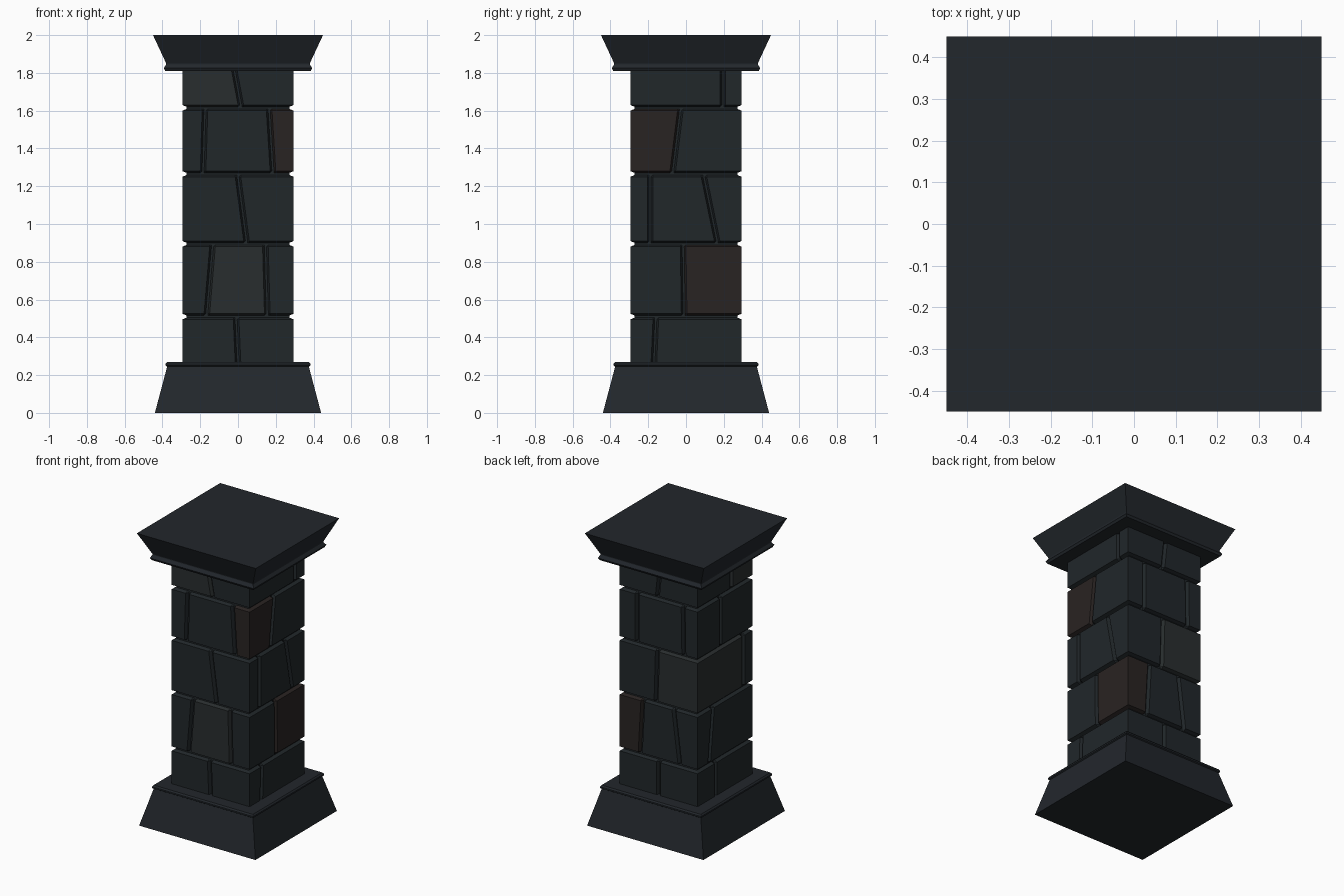
import bpy, bmesh

if "Cube" in bpy.data.objects:
    bpy.data.objects.remove(bpy.data.objects["Cube"])

H, HI = 0.295, 0.268   # outer stone face, bottom of mortar groove


def material(name, rgb):
    m = bpy.data.materials.new(name)
    m.diffuse_color = (*rgb, 1)
    m.use_nodes = True
    m.node_tree.nodes["Principled BSDF"].inputs["Base Color"].default_value = m.diffuse_color
    return m


STONE = material("dark_stone", (0.015, 0.020, 0.023))
BROWN = material("brown_stone", (0.022, 0.017, 0.016))
LIGHT = material("light_stone", (0.022, 0.027, 0.028))
TRIM = material("trim_stone", (0.016, 0.020, 0.025))


def make(name, bm, mat):
    bmesh.ops.recalc_face_normals(bm, faces=bm.faces)
    me = bpy.data.meshes.new(name)
    bm.to_mesh(me)
    bm.free()
    me.materials.append(mat)
    ob = bpy.data.objects.new(name, me)
    bpy.context.collection.objects.link(ob)


def square_loft(name, profile, mat):
    """Stack of squares given as (half width, z), capped at both ends."""
    bm = bmesh.new()
    rings = [[bm.verts.new((x * r, y * r, z)) for x, y in
              ((-1, -1), (1, -1), (1, 1), (-1, 1))] for r, z in profile]
    for a, b in zip(rings, rings[1:]):
        for i in range(4):
            j = (i + 1) % 4
            bm.faces.new((a[i], a[j], b[j], b[i]))
    bm.faces.new(rings[0][::-1])
    bm.faces.new(rings[-1])
    make(name, bm, mat)


def around(p, r):
    """Point at distance p around the shaft, at depth r from the axis."""
    side, u = divmod(p + 1e-7, 2 * H)
    u = max(-r, min(r, u - H))
    x, y = u, -r
    for _ in range(int(side) % 4):
        x, y = -y, x
    return x, y


def stone(name, a, b, z0, z1, gap, mat):
    """Chamfered stone from joint a to joint b; each joint is (bottom, top)."""
    bm = bmesh.new()
    corners = [k * 2 * H for k in range(1, 9) if a[0] < k * 2 * H < b[0]]
    rows = []
    for z, t, deep in ((z0 + .004, 0, True), (z0 + .015, 0, False),
                       (z1 - .015, 1, False), (z1 - .004, 1, True)):
        cols = [(a[t] + .004, True), (a[t] + gap, False)]
        cols += [(c, False) for c in corners]
        cols += [(b[t] - gap, False), (b[t] - .004, True)]
        rows.append([bm.verts.new((*around(p, HI if deep or d else H), z))
                     for p, d in cols])
    for lo, hi in zip(rows, rows[1:]):
        for i in range(len(lo) - 1):
            bm.faces.new((lo[i], lo[i + 1], hi[i + 1], hi[i]))
    make(name, bm, mat)


# base, cap and mortar core
square_loft("base", [(.44, 0), (.375, .245), (.383, .25), (.383, .26), (.375, .27)], TRIM)
square_loft("cap", [(.385, 1.81), (.393, 1.825), (.38, 1.845), (.38, 1.85), (.45, 2)], TRIM)
square_loft("core", [(.272, .2), (.272, 1.9)], STONE)

# joints per course: (side, bottom, top); sides run front, right, back, left
courses = [
    (.25, .51, [(0, 0, -.01), (1, -.17, -.16), (2, 0, 0), (3, -.1, -.1)], {}),
    (.51, .895, [(0, -.165, -.135), (0, .155, .145), (1, -.01, -.015), (2, -.14, -.12),
                 (2, .16, .115), (3, -.17, -.13)], {0: LIGHT, 2: BROWN}),
    (.895, 1.265, [(0, .045, 0), (1, -.19, -.19), (1, .165, .095), (2, -.02, -.01),
                   (3, .2, .2)], {3: LIGHT}),
    (1.265, 1.615, [(0, -.185, -.175), (0, .185, .165), (1, -.07, -.03),
                    (2, -.165, -.165), (2, .19, .185), (3, -.045, -.045)], {1: BROWN}),
    (1.615, 1.83, [(0, .015, -.02), (1, .195, .195), (2, -.01, .01), (3, .07, .07)],
     {3: LIGHT}),
]
for c, (z0, z1, joints, tint) in enumerate(courses):
    ps = [((2 * s + 1) * H + b, (2 * s + 1) * H + t) for s, b, t in joints]
    ps.append((ps[0][0] + 8 * H, ps[0][1] + 8 * H))
    for i in range(len(joints)):
        stone(f"stone_{c + 1}_{i + 1}", ps[i], ps[i + 1], z0, z1, .015,
              tint.get(i, STONE))
